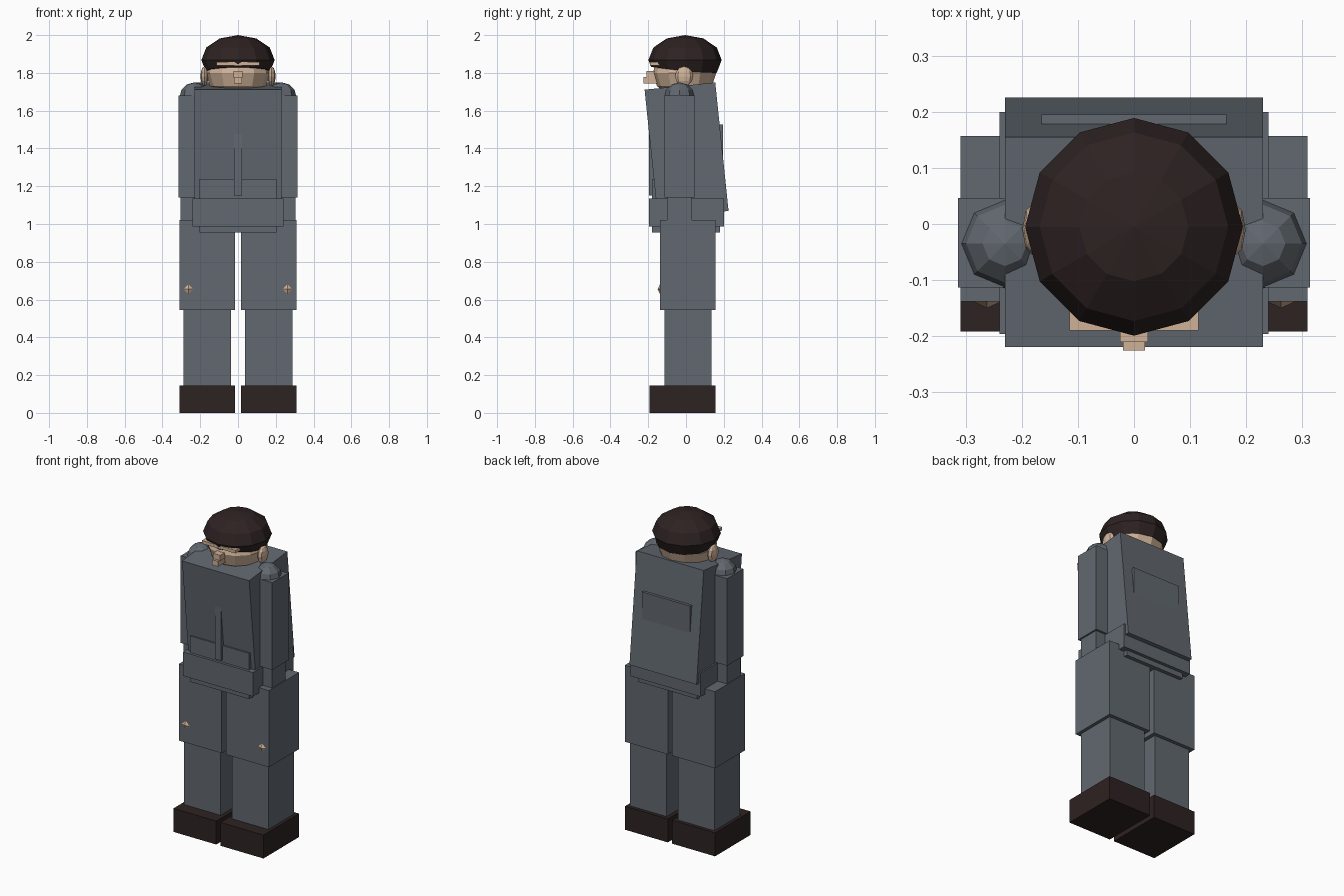
import bpy, bmesh, math
from mathutils import Matrix, Vector

if "Cube" in bpy.data.objects:
    bpy.data.objects.remove(bpy.data.objects["Cube"])


def material(name, rgb):
    m = bpy.data.materials.new(name)
    m.diffuse_color = (*rgb, 1)
    m.use_nodes = True
    m.node_tree.nodes["Principled BSDF"].inputs["Base Color"].default_value = m.diffuse_color
    return m


GREY = material("slate grey cloth", (0.120, 0.138, 0.160))
DARK = material("dark brown", (0.027, 0.016, 0.016))
SKIN = material("skin", (0.62, 0.44, 0.31))


def finish(name, bm, mat):
    bmesh.ops.recalc_face_normals(bm, faces=bm.faces)
    me = bpy.data.meshes.new(name)
    bm.to_mesh(me)
    bm.free()
    me.materials.append(mat)
    ob = bpy.data.objects.new(name, me)
    bpy.context.collection.objects.link(ob)
    return ob


def box(name, x, y, z, mat):
    """Box from (min, max) pairs on each axis."""
    bm = bmesh.new()
    size = [b - a for a, b in (x, y, z)]
    mid = [(a + b) / 2 for a, b in (x, y, z)]
    bmesh.ops.create_cube(bm, size=1, matrix=Matrix.Translation(mid) @ Matrix.Diagonal((*size, 1)))
    return finish(name, bm, mat)


def ball_mesh(loc, radii, segs, rings, turn=0.0):
    bm = bmesh.new()
    mtx = Matrix.Translation(loc) @ Matrix.Diagonal((*radii, 1)) @ Matrix.Rotation(turn, 4, 'Z')
    bmesh.ops.create_uvsphere(bm, u_segments=segs, v_segments=rings, radius=1, matrix=mtx)
    return bm


# Torso, leaning forward
torso = box("torso", (-0.23, 0.23), (-0.188, 0.188), (-0.342, 0.342), GREY)
torso.location = (0, 0.003, 1.39)
torso.rotation_euler.x = math.radians(5.9)

# Jacket details and waist
box("back_panel", (-0.165, 0.165), (0.10, 0.195), (1.36, 1.527), GREY)
box("front_zip", (-0.02, 0.02), (-0.195, -0.10), (1.15, 1.53), GREY)
box("hips", (-0.203, 0.203), (-0.18, 0.18), (0.955, 1.238), GREY)
box("belt", (-0.24, 0.24), (-0.196, 0.20), (0.987, 1.135), GREY)

# Arms, legs and ears on both sides
for side, s in (("left", 1), ("right", -1)):
    def span(a, b):
        return (min(s * a, s * b), max(s * a, s * b))

    finish(side + "_shoulder", ball_mesh((s * 0.23, -0.035, 1.67), (0.08, 0.08, 0.08), 8, 6), GREY)
    box(side + "_upper_arm", span(0.155, 0.314), (-0.113, 0.046), (1.14, 1.68), GREY)
    box(side + "_forearm", span(0.17, 0.304), (-0.10, 0.033), (0.95, 1.14), GREY)
    box(side + "_thigh", span(0.015, 0.309), (-0.138, 0.157), (0.545, 1.02), GREY)
    box(side + "_shin", span(0.038, 0.289), (-0.115, 0.135), (0.145, 0.545), GREY)
    box(side + "_shoe", span(0.015, 0.309), (-0.192, 0.157), (0, 0.145), DARK)

    # Fingertip showing through the trouser front
    bm = bmesh.new()
    bmesh.ops.create_cone(bm, cap_ends=True, segments=4, radius1=0.03, radius2=0, depth=0.014,
                          matrix=Matrix.Translation((s * 0.262, -0.143, 0.655))
                          @ Matrix.Rotation(math.pi / 2, 4, 'X'))
    finish(side + "_fingertip", bm, SKIN)

    finish(side + "_ear", ball_mesh((s * 0.178, -0.01, 1.782), (0.021, 0.048, 0.052), 8, 6), SKIN)

# Head, brow and two-step nose
finish("head", ball_mesh((0, -0.008, 1.80), (0.172, 0.168, 0.14), 12, 6), SKIN)
box("brow", (-0.115, 0.115), (-0.19, -0.12), (1.838, 1.857), SKIN)
box("nose_bridge", (-0.025, 0.025), (-0.21, -0.13), (1.775, 1.81), SKIN)
box("nose_tip", (-0.02, 0.02), (-0.225, -0.14), (1.744, 1.777), SKIN)

# Hair cap, cut along a slope that drops towards the back
bm = ball_mesh((0, -0.005, 1.868), (0.194, 0.194, 0.132), 12, 6)
cut = bmesh.ops.bisect_plane(bm, geom=bm.verts[:] + bm.edges[:] + bm.faces[:],
                             plane_co=Vector((0, -0.19, 1.832)),
                             plane_no=Vector((0, 0.125, 1)).normalized(), clear_inner=True)
rim = [e for e in cut["geom_cut"] if isinstance(e, bmesh.types.BMEdge)]
bmesh.ops.holes_fill(bm, edges=rim)
finish("hair", bm, DARK)
